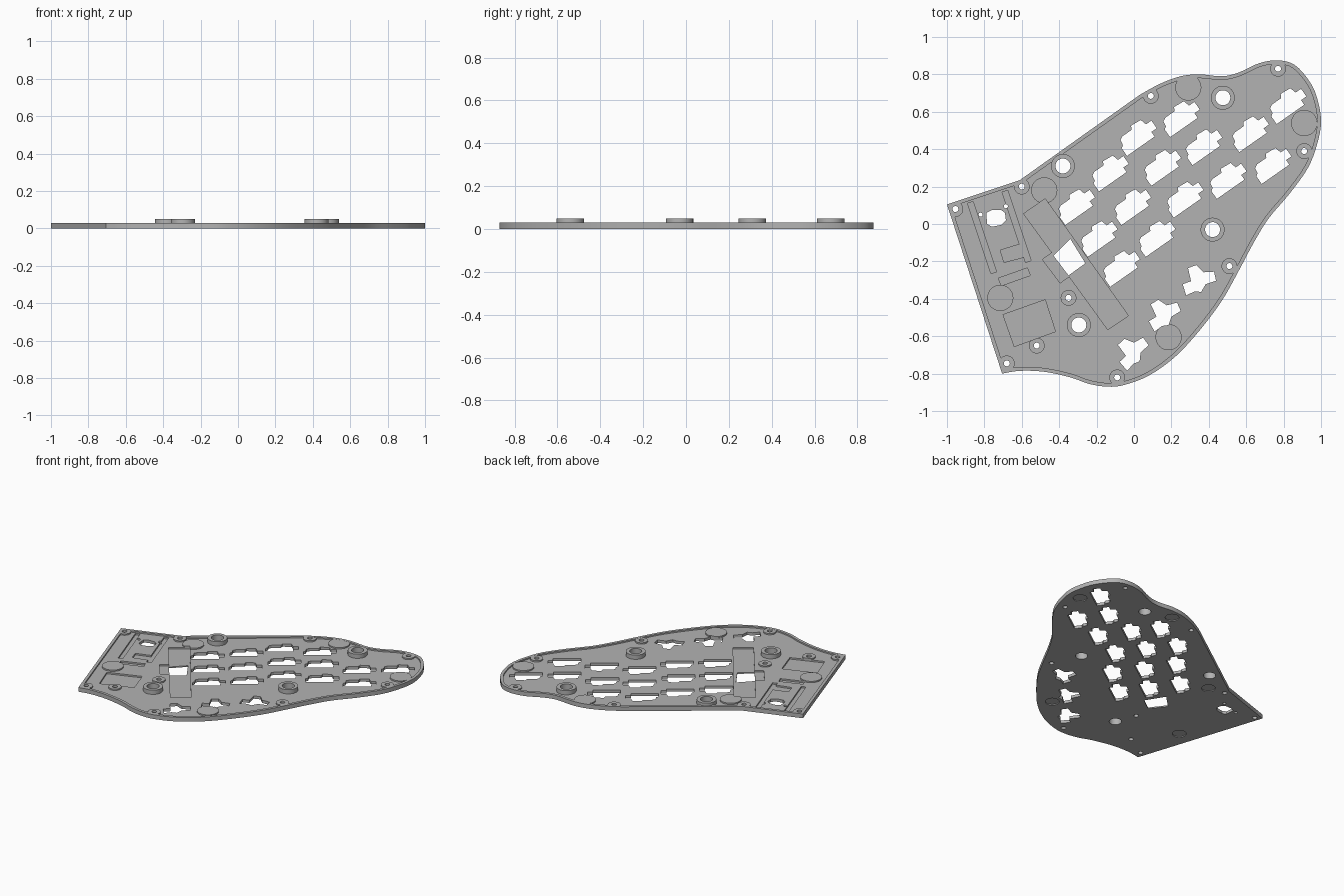
import bpy, bmesh
from math import cos, sin, pi, radians
from mathutils import Vector
from mathutils.geometry import interpolate_bezier

if "Cube" in bpy.data.objects:
    bpy.data.objects.remove(bpy.data.objects["Cube"])

FLOOR, RIM, RING, POCKET = 0.02, 0.03, 0.05, 0.009

grey = bpy.data.materials.new("plain grey")
grey.use_nodes = True
colour = (0.45, 0.45, 0.45, 1)
grey.diffuse_color = colour
grey.node_tree.nodes["Principled BSDF"].inputs["Base Color"].default_value = colour


def circle(centre, radius, sides=32):
    return [(centre[0] + radius * cos(2 * pi * i / sides),
             centre[1] + radius * sin(2 * pi * i / sides)) for i in range(sides)]


def placed(shape, centre, degrees):
    c, s = cos(radians(degrees)), sin(radians(degrees))
    return [(centre[0] + c * x - s * y, centre[1] + s * x + c * y) for x, y in shape]


def smooth_path(points, steps=5):
    """Rounded open path through the points."""
    pts = [Vector((x, y, 0)) for x, y in points]
    ext = [pts[0]] + pts + [pts[-1]]
    path = []
    for a, b, c, d in zip(ext, ext[1:], ext[2:], ext[3:]):
        path += interpolate_bezier(b, b + (c - a) / 6, c - (d - b) / 6, c, steps)[:-1]
    return [(p.x, p.y) for p in path + [pts[-1]]]


def inset(loop, width):
    """Clockwise outline moved inward."""
    result = []
    for i, p in enumerate(loop):
        p = Vector(p)
        before = (p - Vector(loop[i - 1])).normalized()
        after = (Vector(loop[(i + 1) % len(loop)]) - p).normalized()
        n1, n2 = Vector((before.y, -before.x)), Vector((after.y, -after.x))
        result.append(tuple(p + (n1 + n2) * width / (1 + n1.dot(n2))))
    return result


def prisms(name, loops, low, high):
    """One object holding an upright solid for every loop."""
    bm = bmesh.new()
    for loop in loops:
        base = bm.faces.new([bm.verts.new((x, y, low)) for x, y in loop])
        up = bmesh.ops.extrude_face_region(bm, geom=[base])["geom"]
        bmesh.ops.translate(bm, vec=(0, 0, high - low),
                            verts=[v for v in up if isinstance(v, bmesh.types.BMVert)])
    bmesh.ops.recalc_face_normals(bm, faces=bm.faces)
    mesh = bpy.data.meshes.new(name)
    bm.to_mesh(mesh)
    bm.free()
    mesh.materials.append(grey)
    obj = bpy.data.objects.new(name, mesh)
    bpy.context.collection.objects.link(obj)
    return obj


def boolean(obj, tool, operation="DIFFERENCE"):
    mod = obj.modifiers.new(tool.name, "BOOLEAN")
    mod.object, mod.operation, mod.solver, mod.use_self = tool, operation, "EXACT", True
    bpy.context.view_layer.objects.active = obj
    bpy.ops.object.modifier_apply(modifier=mod.name)


# Plate outline, clockwise: straight left edges, then the flowing edge
curve = [(.03, .69), (.14, .75), (.25, .79), (.35, .8), (.47, .79), (.56, .81), (.67, .86),
         (.77, .875), (.86, .85), (.94, .76), (.98, .67), (1, .55), (.98, .43), (.93, .3),
         (.83, .16), (.72, .03), (.64, -.1), (.56, -.25), (.47, -.41), (.35, -.57),
         (.22, -.71), (.08, -.81), (-.05, -.86), (-.14, -.87), (-.24, -.855),
         (-.34, -.82), (-.48, -.79), (-.61, -.785), (-.705, -.8)]
outline = [(-1, .105), (-.61, .235)] + smooth_path(curve)

# Key openings: finger keys share one tilt, thumb keys fan out
key_shape = [(-.11, -.04), (.07, -.04), (.07, -.01), (.105, -.01), (.105, .04), (.07, .04),
             (.06, .075), (0, .08), (-.01, .06), (-.07, .06), (-.09, .05), (-.095, .02),
             (-.11, .01)]
keys = [(.26, .56), (.03, .46), (-.12, .25 + .02), (-.3, .09), (.16, .3), (0, .09),
        (-.18, -.08), (.38, .41), (.28, .13), (.13, -.08), (-.06, -.24), (.63, .48),
        (.51, .23), (.75, .31), (.83, .63)]
thumb_shape = [(-.085, -.03), (-.045, -.005), (-.075, .06), (-.035, .085), (.01, .055),
               (.065, .07), (.085, .025), (.035, -.005), (.02, -.05), (-.015, -.055),
               (-.055, -.085)]
thumbs = [((.35, -.31), -12), ((.165, -.49), 0), ((0, -.69), 12)]

# Fixings
rings = [(-.38, .31), (.475, .675), (.42, -.03), (-.295, -.54)]
screws = [(-.955, .08), (-.6, .2), (.09, .685), (.77, .83), (.91, .39), (.51, -.225),
          (-.35, -.395), (-.52, -.65), (-.68, -.745), (-.09, -.82)]
pins = [(-.82, .05), (-.685, .095)]
feet = [(.91, .54), (.185, -.605), (-.715, -.395), (.29, .73), (-.48, .18)]

# Through openings, including the cable window and the rounded port
window = [(-.43, -.17), (-.34, -.08), (-.26, -.21), (-.35, -.275)]
port = [(-.79, .06), (-.76, .075), (-.71, .075), (-.69, .06), (-.685, .02), (-.71, -.005),
        (-.76, -.015), (-.785, 0)]
openings = [placed(key_shape, k, 35) for k in keys]
openings += [placed(thumb_shape, c, a) for c, a in thumbs]
openings += [circle(c, .04) for c in rings] + [circle(c, .016, 20) for c in screws]
openings += [circle(c, .011, 12) for c in pins] + [window, port]

# Shallow pockets for the electronics
pockets = [
    [(-.59, .055), (-.475, .135), (-.03, -.49), (-.14, -.565)],
    [(-.49, -.19), (-.42, -.14), (-.33, -.27), (-.395, -.315)],
    [(-.89, .11), (-.86, .12), (-.735, -.255), (-.765, -.265)],
    [(-.705, .17), (-.675, .18), (-.55, -.195), (-.58, -.205)],
    [(-.715, -.14), (-.6, -.105), (-.58, -.175), (-.695, -.205)],
    [(-.725, -.29), (-.57, -.235), (-.555, -.275), (-.71, -.33)],
    [(-.7, -.485), (-.475, -.405), (-.42, -.575), (-.64, -.655)]]

hole_cutter = prisms("hole_cutter", openings, -.02, .1)
pocket_cutter = prisms("pocket_cutter", pockets, POCKET, .1)
foot_cutter = prisms("foot_cutter", [circle(c, .045) for c in feet], -.02, .006)
inner_cutter = prisms("inner_cutter", [inset(outline, .02)], -.02, .1)
edge_cutter = prisms("edge_cutter", [outline], -.02, .1)

# Base plate with pockets, openings and foot recesses
plate = prisms("base_plate", [outline], 0, FLOOR)
for tool in (pocket_cutter, hole_cutter, foot_cutter):
    boolean(plate, tool)

# Raised rim around the edge
rim = prisms("edge_rim", [outline], FLOOR, RIM)
boolean(rim, inner_cutter)

# Low round pads over the screws and feet, trimmed to the rim
parts = [plate, rim]
for name, spots, radius in (("screw_pads", screws, .042), ("foot_pads", feet, .07)):
    pads = prisms(name, [circle(c, radius) for c in spots], FLOOR, RIM - .0005)
    boolean(pads, edge_cutter, "INTERSECT")
    boolean(pads, pocket_cutter)
    boolean(pads, hole_cutter)
    parts.append(pads)

# Tall mounting rings
mounts = prisms("mounting_rings", [circle(c, .064) for c in rings], FLOOR, RING)
boolean(mounts, hole_cutter)
parts.append(mounts)

for tool in (hole_cutter, pocket_cutter, foot_cutter, inner_cutter, edge_cutter):
    bpy.data.objects.remove(tool)

# Smooth curved walls, keep the sharp edges
for part in parts:
    bpy.ops.object.select_all(action="DESELECT")
    part.select_set(True)
    bpy.context.view_layer.objects.active = part
    bpy.ops.object.shade_smooth_by_angle(angle=radians(25))
